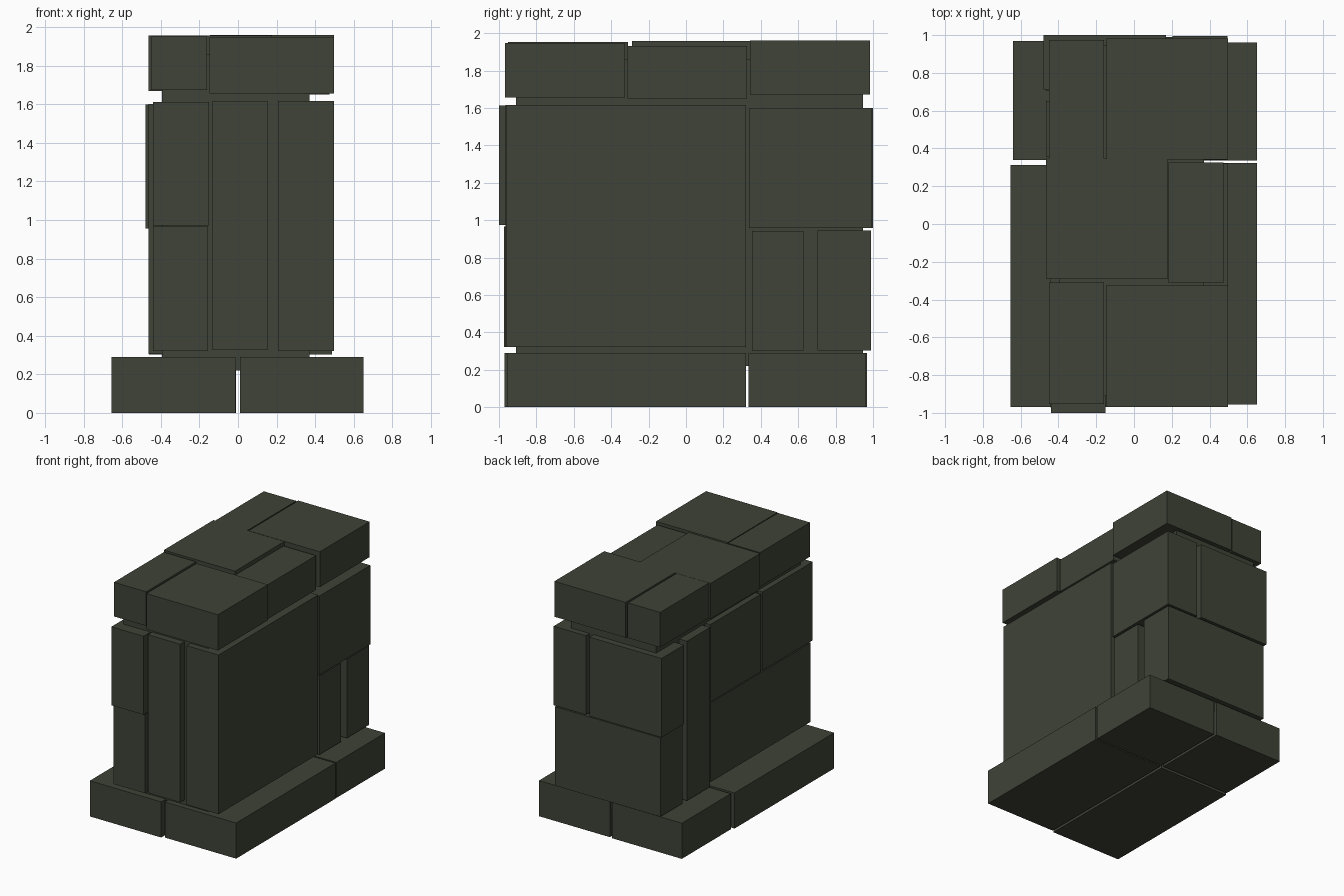
import bpy

mat = bpy.data.materials.new("dark olive green")
mat.diffuse_color = (0.050, 0.056, 0.038, 1)


def box(name, x, y, z):
    """Box spanning the given (min, max) ranges."""
    bpy.ops.mesh.primitive_cube_add(size=1, location=[(r[0] + r[1]) / 2 for r in (x, y, z)])
    ob = bpy.context.object
    ob.name = name
    ob.scale = [r[1] - r[0] for r in (x, y, z)]
    bpy.ops.object.transform_apply(location=False, rotation=False, scale=True)
    ob.data.materials.append(mat)


# inner core that shows through the gaps
box("core", (-0.395, 0.37), (-0.91, 0.947), (0.22, 1.86))

# wide foundation of four slabs
BASE = (0, 0.29)
box("base_front_left", (-0.655, -0.012), (-0.97, 0.312), BASE)
box("base_front_right", (0.01, 0.652), (-0.955, 0.322), BASE)
box("base_back_left", (-0.64, -0.01), (0.338, 0.968), BASE)
box("base_back_right", (0.012, 0.65), (0.335, 0.962), BASE)

# front and right wall blocks
box("wall_right_large", (0.207, 0.497), (-0.96, 0.32), (0.322, 1.617))
box("wall_front_middle", (-0.135, 0.155), (-0.965, -0.32), (0.328, 1.616))
box("wall_right_back_upper", (0.205, 0.495), (0.338, 0.995), (0.957, 1.60))
box("wall_right_back_lower", (0.205, 0.488), (0.352, 0.627), (0.303, 0.943))

# left wall blocks
box("wall_left_front_upper", (-0.44, -0.15), (-1.0, -0.355), (0.973, 1.612))
box("wall_left_lower_long", (-0.442, -0.155), (-0.972, 0.315), (0.322, 0.966))
box("wall_left_middle_upper", (-0.442, -0.155), (-0.33, 0.318), (0.973, 1.605))
box("wall_left_back_tall", (-0.465, -0.18), (0.355, 0.652), (0.305, 1.603))

# back wall blocks
box("wall_back_upper", (-0.48, 0.17), (0.712, 1.0), (0.957, 1.60))
box("wall_back_lower", (-0.462, 0.488), (0.703, 0.99), (0.303, 0.945))

# cap layer
box("cap_front_left", (-0.45, -0.16), (-0.952, -0.31), (1.675, 1.953))
box("cap_front_right", (-0.147, 0.497), (-0.968, -0.325), (1.657, 1.948))
box("cap_middle_right", (0.183, 0.475), (-0.312, 0.325), (1.65, 1.93))
box("cap_middle_left", (-0.465, 0.177), (-0.29, 0.348), (1.668, 1.958))
box("cap_back_left", (-0.45, -0.158), (0.346, 0.975), (1.672, 1.957))
box("cap_back_right", (-0.145, 0.497), (0.342, 0.983), (1.672, 1.96))
